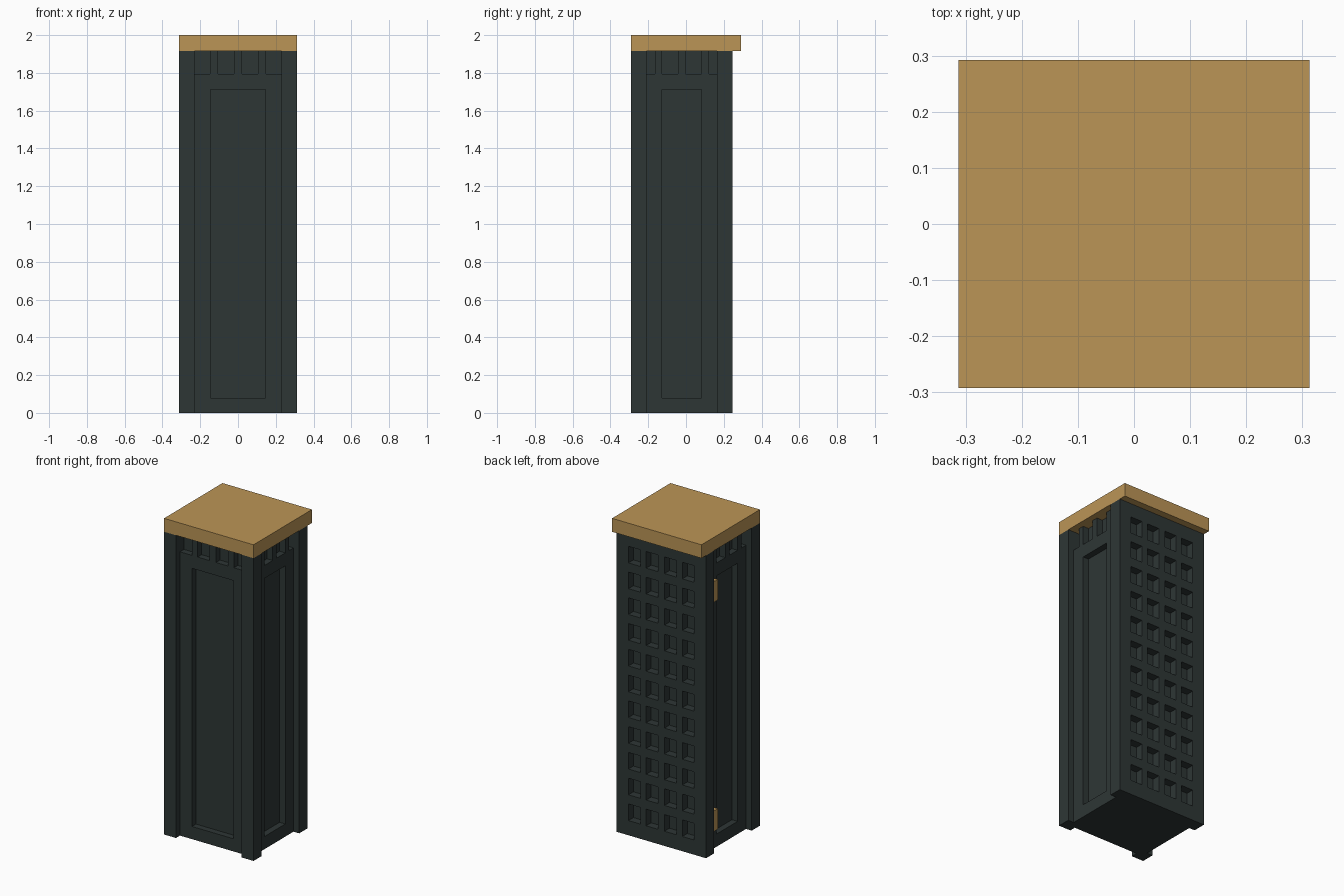
import bpy
import bmesh
from mathutils import Vector

cube = bpy.data.objects.get("Cube")
if cube:
    bpy.data.objects.remove(cube, do_unlink=True)


def material(name, rgb):
    mat = bpy.data.materials.new(name)
    mat.use_nodes = True
    mat.diffuse_color = (*rgb, 1)
    mat.node_tree.nodes["Principled BSDF"].inputs["Base Color"].default_value = (*rgb, 1)
    return mat


slate = material("dark slate", (0.027, 0.037, 0.036))
wood = material("tan wood", (0.50, 0.30, 0.094))


def boxes(name, spans, mat=None):
    """One object from boxes given as (x0, x1, y0, y1, z0, z1)."""
    bm = bmesh.new()
    for x0, x1, y0, y1, z0, z1 in spans:
        low, high = Vector((x0, y0, z0)), Vector((x1, y1, z1))
        verts = bmesh.ops.create_cube(bm, size=1)["verts"]
        for v in verts:
            v.co = (low + high) / 2 + v.co * (high - low)
    mesh = bpy.data.meshes.new(name)
    bm.to_mesh(mesh)
    bm.free()
    obj = bpy.data.objects.new(name, mesh)
    bpy.context.collection.objects.link(obj)
    if mat:
        mesh.materials.append(mat)
    return obj


def carve(target, spans):
    cutter = boxes("cutter", spans)
    cutter.hide_render = True
    mod = target.modifiers.new("carve", 'BOOLEAN')
    mod.operation = 'DIFFERENCE'
    mod.solver = 'EXACT'
    mod.object = cutter
    bpy.context.view_layer.objects.active = target
    bpy.ops.object.modifier_apply(modifier=mod.name)
    bpy.data.objects.remove(cutter, do_unlink=True)


W, FRONT, BACK, TOP = 0.313, -0.292, 0.247, 1.915   # body extents
STEP = 0.04                                          # depth of each recess
OUT = 0.1                                            # cutter overshoot


def front_cut(x0, x1, depth, z0, z1):
    return [(x0, x1, FRONT - OUT, FRONT + depth, z0, z1)]


def side_cut(y0, y1, depth, z0, z1):
    return [(W - depth, W + OUT, y0, y1, z0, z1),
            (-W - OUT, depth - W, y0, y1, z0, z1)]


# Body, with recessed faces between the corner posts
body = boxes("cabinet_body", [(-W, W, FRONT, BACK, 0, TOP)], slate)
carve(body, front_cut(-0.23, 0.23, STEP, -OUT, TOP + OUT)
      + side_cut(-0.21, 0.165, STEP, -OUT, TOP + OUT))

# Sunken panels
cuts = front_cut(-0.146, 0.146, 2 * STEP, 0.08, 1.713)
cuts += side_cut(-0.126, 0.083, 2 * STEP, 0.08, 1.713)

# Notches under the lid
columns = [(-0.23, -0.147), (-0.106, -0.022), (0.022, 0.106), (0.147, 0.23)]
for x0, x1 in columns:
    cuts += front_cut(x0, x1, 2 * STEP, 1.795, TOP + OUT)
for y0, y1 in [(-0.21, -0.165), (-0.126, -0.043), (-0.003, 0.083), (0.122, 0.165)]:
    cuts += side_cut(y0, y1, 2 * STEP, 1.795, TOP + OUT)

# Grid of vent pockets in the back
for row in range(11):
    z = 0.093 + row * 0.163
    cuts += [(x0, x1, BACK - 0.05, BACK + OUT, z, z + 0.105) for x0, x1 in columns]
carve(body, cuts)

# Lid, overhanging at the back
boxes("lid", [(-W, W, FRONT, -FRONT, TOP, 2)], wood)

# Hinges on one side, tucked against the rear post
for name, z in (("lower_hinge", 0.135), ("upper_hinge", 1.585)):
    boxes(name, [(-0.308, -0.27, 0.122, 0.167, z, z + 0.13)], wood)
